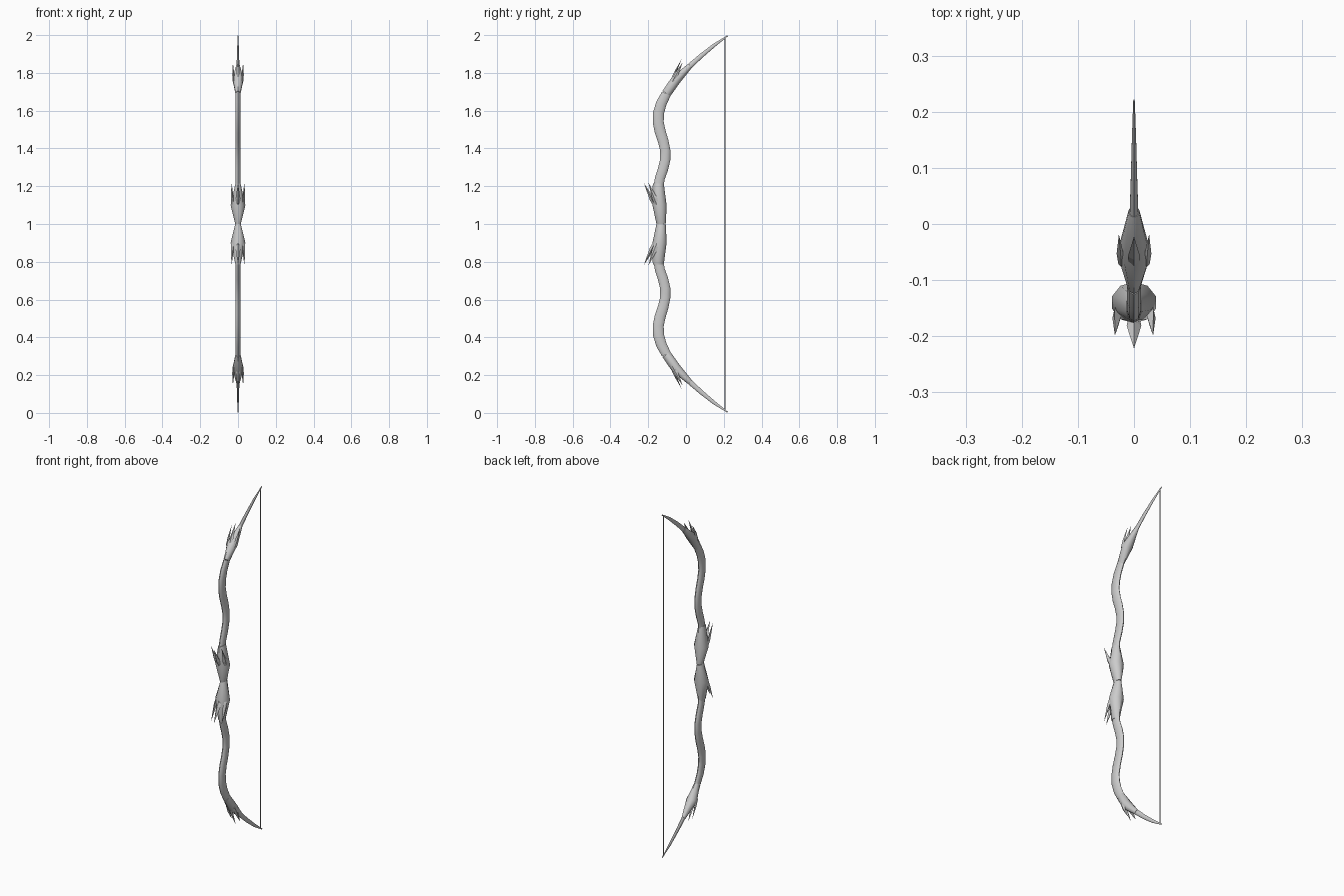
import bpy, bmesh, math
from mathutils import Vector

if "Cube" in bpy.data.objects:
    bpy.data.objects.remove(bpy.data.objects["Cube"])

SIDES = 10


def finish(name, bm):
    bmesh.ops.recalc_face_normals(bm, faces=bm.faces)
    me = bpy.data.meshes.new(name)
    bm.to_mesh(me)
    bm.free()
    ob = bpy.data.objects.new(name, me)
    bpy.context.collection.objects.link(ob)
    return ob


def smooth(ob, angle):
    bpy.ops.object.select_all(action='DESELECT')
    ob.select_set(True)
    bpy.context.view_layer.objects.active = ob
    bpy.ops.object.shade_smooth_by_angle(angle=math.radians(angle))


def loft(name, stations, flip):
    """Elliptical rings (y, z, half width x, half depth) square to the path."""
    bm = bmesh.new()
    pts = [Vector((0, s[0], s[1])) for s in stations]
    rings = []
    for i, (y, z, rx, ry) in enumerate(stations):
        t = (pts[min(i + 1, len(pts) - 1)] - pts[max(i - 1, 0)]).normalized()
        n = Vector((0, t.z, -t.y))
        ring = []
        for k in range(SIDES):
            a = 2 * math.pi * k / SIDES
            p = pts[i] + Vector((rx * math.sin(a), 0, 0)) - n * (ry * math.cos(a))
            if flip:
                p.z = 2 - p.z
            ring.append(bm.verts.new(p))
        rings.append(ring)
    for a, b in zip(rings, rings[1:]):
        for k in range(SIDES):
            j = (k + 1) % SIDES
            bm.faces.new((a[k], a[j], b[j], b[k]))
    bm.faces.new(rings[0])
    bm.faces.new(rings[-1])
    return finish(name, bm)


def spike(name, base, tip, across, half_w, half_t, flip):
    """Blade with a diamond section that swells a little, then ends in a point."""
    base, tip, across = Vector(base), Vector(tip), Vector(across).normalized()
    out = (tip - base).cross(across).normalized()
    bm = bmesh.new()
    rows = []
    for f, s in ((0, 0.7), (0.35, 1)):
        c = base.lerp(tip, f)
        rows.append([bm.verts.new(c + d * s) for d in
                     (across * half_w, out * half_t, -across * half_w, -out * half_t)])
    end = bm.verts.new(tip)
    bm.faces.new(rows[0])
    for k in range(4):
        j = (k + 1) % 4
        bm.faces.new((rows[0][k], rows[0][j], rows[1][j], rows[1][k]))
        bm.faces.new((rows[1][k], rows[1][j], end))
    if flip:
        for v in bm.verts:
            v.co.z = 2 - v.co.z
    return finish(name, bm)


# limb path: wave, then flared collar, then slender tip
limb = [
    (-0.146, 1.19, .013, .027), (-0.139, 1.24, .013, .026),
    (-0.122, 1.29, .013, .027), (-0.110, 1.34, .013, .027),
    (-0.110, 1.39, .013, .027), (-0.121, 1.44, .013, .028),
    (-0.137, 1.49, .013, .029), (-0.147, 1.54, .013, .029),
    (-0.145, 1.59, .013, .029), (-0.130, 1.64, .013, .028),
    (-0.104, 1.69, .013, .025)]
collar = [(-0.104, 1.69, .013, .025), (-0.052, 1.765, .030, .026),
          (0.022, 1.838, .010, .014)]
tip = [(0.022, 1.838, .008, .014), (0.08, 1.89, .006, .012),
       (0.15, 1.947, .004, .009), (0.22, 1.996, .0015, .003)]
# half of the grip: thin waist, swelling, taper into the limb
grip = [(-0.131, 1.0, .015, .025), (-0.140, 1.1, .041, .037),
        (-0.147, 1.215, .014, .029)]

for side, flip in (("upper", False), ("lower", True)):
    smooth(loft(side + "_limb", limb, flip), 40)
    smooth(loft(side + "_collar", collar, flip), 40)
    smooth(loft(side + "_limb_tip", tip, flip), 40)
    smooth(loft(side + "_grip", grip, flip), 40)
    # spikes around the front of the grip and of the collar
    spike(side + "_grip_spike_front", (0, -.160, 1.09), (0, -.222, 1.215),
          (1, 0, 0), .013, .012, flip)
    spike(side + "_collar_spike_front", (0, -.078, 1.76), (0, -.022, 1.875),
          (1, 0, 0), .011, .006, flip)
    for s, word in ((-1, "left"), (1, "right")):
        spike(side + "_grip_spike_" + word, (s * .029, -.148, 1.09),
              (s * .034, -.199, 1.22), (s * .3, 1, .4), .014, .008, flip)
        spike(side + "_collar_spike_" + word, (s * .024, -.070, 1.755),
              (s * .027, -.018, 1.855), (s * .2, 1, -.5), .011, .006, flip)

# bowstring
bm = bmesh.new()
bmesh.ops.create_cone(bm, cap_ends=True, segments=6, radius1=.002, radius2=.002, depth=1.975)
bmesh.ops.translate(bm, verts=bm.verts, vec=(0, .206, 1))
finish("bowstring", bm)
